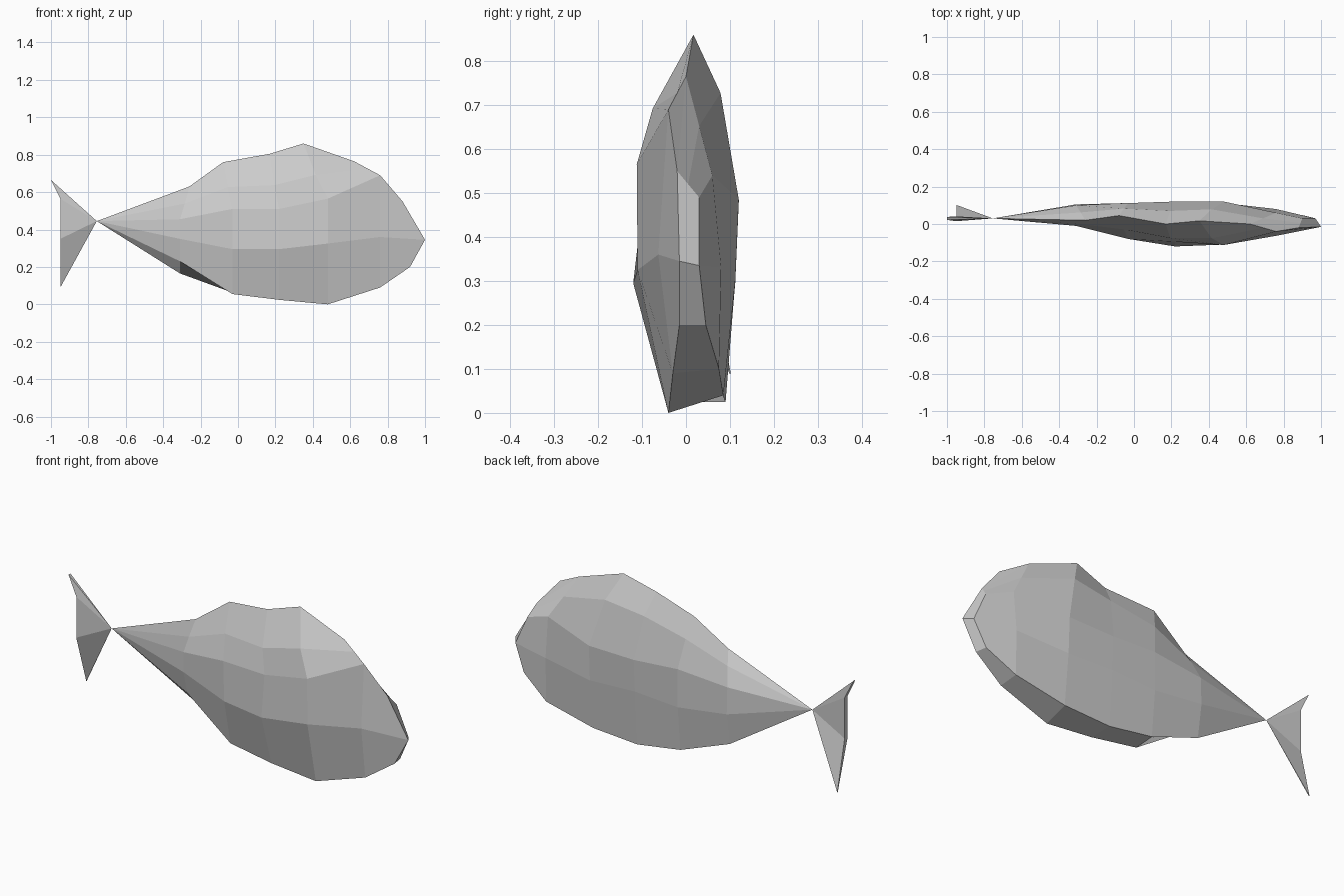
import bpy
import bmesh
from mathutils import Vector

default = bpy.data.objects.get("Cube")
if default:
    bpy.data.objects.remove(default)

# One plain grey for the whole fish
grey = bpy.data.materials.new("light_grey")
grey.use_nodes = True
colour = (0.6, 0.6, 0.6, 1)
grey.diffuse_color = colour
grey.node_tree.nodes["Principled BSDF"].inputs["Base Color"].default_value = colour

TAIL_ROOT = Vector((-0.755, 0.03, 0.445))


def finish(name, bm):
    """Weld, orient and link a flat-shaded part."""
    bmesh.ops.remove_doubles(bm, verts=bm.verts[:], dist=0.002)
    bmesh.ops.recalc_face_normals(bm, faces=bm.faces[:])
    mesh = bpy.data.meshes.new(name)
    bm.to_mesh(mesh)
    bm.free()
    mesh.materials.append(grey)
    obj = bpy.data.objects.new(name, mesh)
    bpy.context.scene.collection.objects.link(obj)
    return obj


def face(bm, verts):
    """Add a face, dropping corners that share a position."""
    kept = []
    for v in verts:
        if all((v.co - k.co).length > 0.002 for k in kept):
            kept.append(v)
    if len(kept) > 2:
        bm.faces.new(kept)


# Lengthwise contour lines of the body, as (y, z) at each station
stations = (-0.31, -0.03, 0.22, 0.48, 0.76)
ridge = [(-0.26, 0.02, 0.63), (-0.08, 0.045, 0.76), (0.17, 0.0, 0.805),
         (0.35, 0.017, 0.86), (0.62, 0.0, 0.765)]
front_upper = [(-0.01, 0.455), (-0.08, 0.51), (-0.095, 0.51), (-0.112, 0.565), (-0.04, 0.69)]
front_lower = [(-0.01, 0.35), (-0.072, 0.295), (-0.12, 0.295), (-0.11, 0.325), (-0.063, 0.36)]
front_keel = [(0.02, 0.23), (-0.02, 0.055), (-0.037, 0.024), (-0.04, 0.0), (-0.03, 0.09)]
back_keel = [(0.08, 0.165), (0.09, 0.063), (0.09, 0.025), (0.085, 0.04), (0.075, 0.1)]
back_lower = [(0.105, 0.33), (0.112, 0.295), (0.11, 0.31), (0.112, 0.3), (0.08, 0.33)]
back_upper = [(0.1, 0.47), (0.112, 0.495), (0.12, 0.48), (0.12, 0.485), (0.06, 0.54)]
bulge = (0.2, 0.4, 1, 1, 0)


def along(row):
    return [Vector((x, y, z)) for x, (y, z) in zip(stations, row)]


def between(a, b, push):
    """A contour halfway between two others, pushed outwards."""
    return [(p + q) / 2 + Vector(push) * k for p, q, k in zip(a, b, bulge)]


top = [Vector(p) for p in ridge]
fu, bu = along(front_upper), along(back_upper)
rows = [top, between(top, fu, (0, -0.028, -0.02)), fu, along(front_lower),
        along(front_keel), along(back_keel), along(back_lower), bu,
        between(top, bu, (0, 0.01, 0.055))]

# Blunt nose ring, where the upper front contours meet the ridge
brow = (0.88, -0.02, 0.55)
nose = [brow, brow, brow, (1.0, -0.015, 0.345), (0.92, -0.015, 0.2),
        (0.91, 0.045, 0.2), (0.97, 0.03, 0.335), (0.9, 0.03, 0.49), (0.89, 0.005, 0.52)]

# Body: rings joined from nose to tail root
bm = bmesh.new()
rings = [[bm.verts.new(row[i]) for row in rows] for i in range(len(stations))]
rings.append([bm.verts.new(p) for p in nose])
root = bm.verts.new(TAIL_ROOT)
count = len(rows)
for j in range(count):
    k = (j + 1) % count
    face(bm, (root, rings[0][j], rings[0][k]))
    for a, b in zip(rings, rings[1:]):
        face(bm, (a[j], a[k], b[k], b[j]))
n = rings[-1]
face(bm, (n[3], n[4], n[5], n[6]))
face(bm, (n[2], n[3], n[6], n[7]))
face(bm, (n[2], n[7], n[8]))
finish("fish_body", bm)

# Tail fin: thin fan from the root, its lower lobe bent back
bm = bmesh.new()
edge = [(-1.0, 0.03, 0.665, 0.008), (-0.95, 0.028, 0.565, 0.013),
        (-0.95, 0.028, 0.35, 0.013), (-0.95, 0.1, 0.09, 0.002)]
root = bm.verts.new(TAIL_ROOT)
near, far = [[bm.verts.new((x, y + side * t, z)) for x, y, z, t in edge] for side in (-1, 1)]
for i in range(len(edge) - 1):
    face(bm, (root, near[i], near[i + 1]))
    face(bm, (root, far[i + 1], far[i]))
    face(bm, (near[i], far[i], far[i + 1], near[i + 1]))
for i in (0, -1):
    face(bm, (root, near[i], far[i]))
finish("tail_fin", bm)
